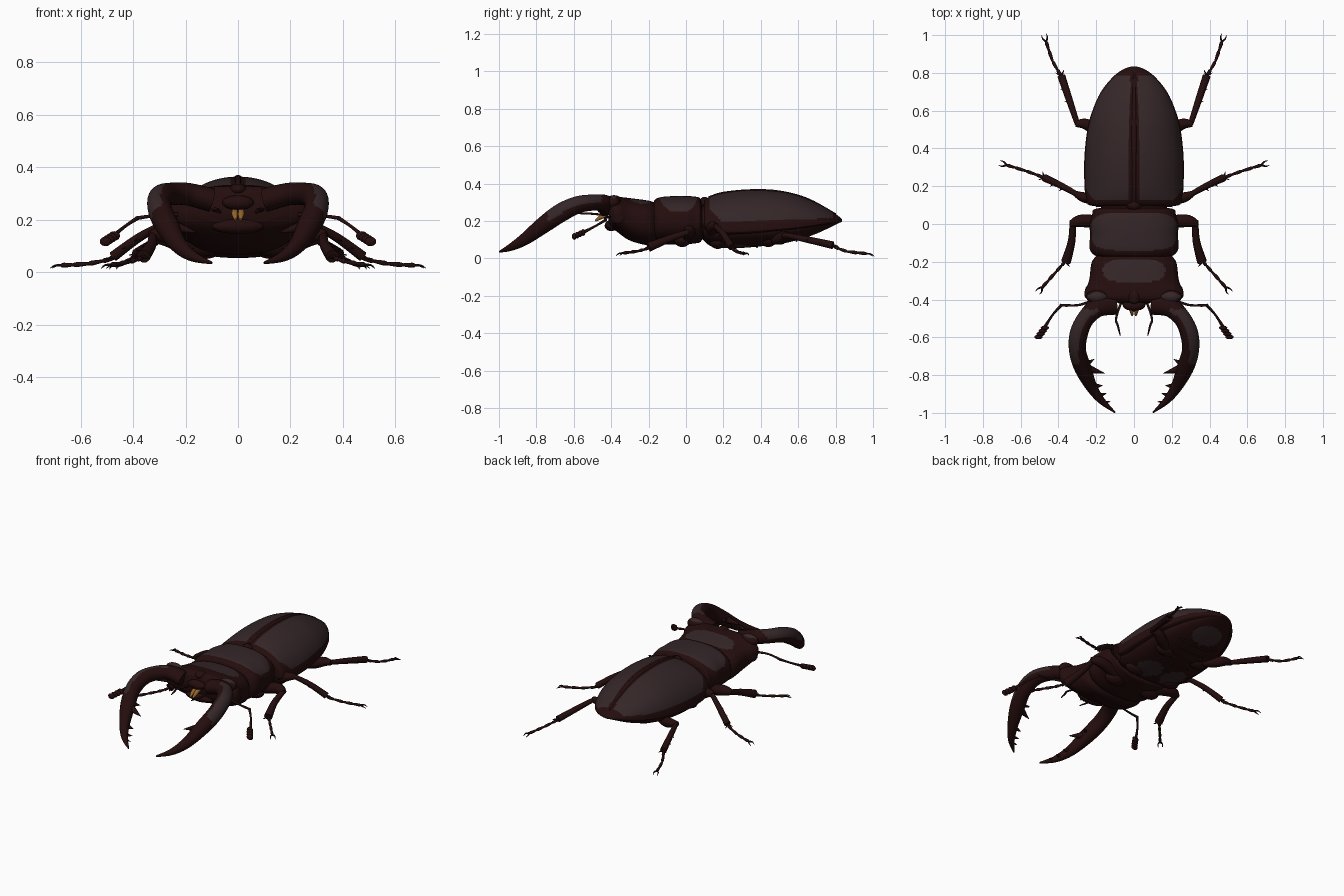
import bpy, bmesh, math
from mathutils import Vector, Matrix

cube = bpy.data.objects.get("Cube")
if cube:
    bpy.data.objects.remove(cube)


def material(name, rgb):
    m = bpy.data.materials.new(name)
    m.use_nodes = True
    m.diffuse_color = (*rgb, 1)
    bsdf = m.node_tree.nodes["Principled BSDF"]
    bsdf.inputs["Base Color"].default_value = (*rgb, 1)
    bsdf.inputs["Roughness"].default_value = 0.6
    return m


SHELL = material("dark red brown", (0.018, 0.004, 0.004))
PATCH = material("dusky brown", (0.035, 0.0195, 0.021))
AMBER = material("amber", (0.3, 0.13, 0.025))


def spline(pts, steps):
    """Catmull-Rom interpolation of equal-length tuples."""
    out = []
    for i in range(len(pts) - 1):
        p0, p1, p2, p3 = (pts[max(i - 1, 0)], pts[i], pts[i + 1], pts[min(i + 2, len(pts) - 1)])
        for s in range(steps):
            t = s / steps
            out.append([0.5 * (2 * b + (c - a) * t + (2 * a - 5 * b + 4 * c - d) * t * t
                        + (3 * b - a - 3 * c + d) * t ** 3) for a, b, c, d in zip(p0, p1, p2, p3)])
    out.append(list(pts[-1]))
    return out


def skin(bm, rings):
    """Join rings of points into a closed skin."""
    rows = [[bm.verts.new(p) for p in ring] for ring in rings]
    n = len(rows[0])
    for a, b in zip(rows, rows[1:]):
        for k in range(n):
            bm.faces.new((a[k], a[(k + 1) % n], b[(k + 1) % n], b[k]))
    bm.faces.new(rows[0])
    bm.faces.new(rows[-1])


def finish(bm, name, mats=(SHELL, PATCH), rule=None, mirror=False):
    bmesh.ops.recalc_face_normals(bm, faces=bm.faces)
    bm.normal_update()
    if rule:
        for f in bm.faces:
            f.material_index = int(rule(f.calc_center_median(), f.normal))
    me = bpy.data.meshes.new(name)
    bm.to_mesh(me)
    bm.free()
    for m in mats:
        me.materials.append(m)
    ob = bpy.data.objects.new(name, me)
    bpy.context.collection.objects.link(ob)
    bpy.ops.object.select_all(action='DESELECT')
    ob.select_set(True)
    bpy.context.view_layer.objects.active = ob
    bpy.ops.object.shade_smooth_by_angle(angle=math.radians(45))
    if mirror:
        ob.modifiers.new("Mirror", 'MIRROR')


def body(name, sections, rule=None, power=2.4, steps=8, sides=88):
    """Shell lofted along y; sections are (y, half width, top, middle, bottom)."""
    bm, rings = bmesh.new(), []
    for y, w, top, mid, bot in spline(sections, steps):
        ring = []
        for k in range(sides):
            a = 2 * math.pi * (k + 0.5) / sides
            c, s = math.cos(a), math.sin(a)
            x = max(w, 0.002) * math.copysign(abs(c) ** (2 / power), c)
            h = (top - mid if s > 0 else bot - mid) * abs(s) ** (2 / power)
            ring.append((x, y, mid + h))
        rings.append(ring)
    skin(bm, rings)
    finish(bm, name, rule=rule)


def tube(bm, pts, steps=5, sides=10):
    """Swept limb; points are (x, y, z, side radius[, upright radius])."""
    path = spline([p if len(p) == 5 else (*p, p[3]) for p in pts], steps)
    rings = []
    for i, p in enumerate(path):
        t = (Vector(path[min(i + 1, len(path) - 1)][:3]) - Vector(path[max(i - 1, 0)][:3])).normalized()
        side = t.cross(Vector((0, 0, 1))).normalized()
        up = side.cross(t)
        ring = []
        for k in range(sides):
            a = 2 * math.pi * k / sides
            ring.append(Vector(p[:3]) + side * max(p[3], 0.001) * math.cos(a)
                        + up * max(p[4], 0.001) * math.sin(a))
        rings.append(ring)
    skin(bm, rings)


def blob(bm, centre, radii):
    m = Matrix.Translation(centre) @ Matrix.Diagonal((*radii, 1))
    bmesh.ops.create_uvsphere(bm, u_segments=20, v_segments=12, radius=1, matrix=m)


# Wing cases, with a dark seam and margin
body("wing_cases", [
    (.095, .20, .285, .19, .15), (.11, .25, .32, .17, .13), (.2, .262, .35, .145, .11),
    (.35, .263, .364, .145, .12), (.5, .247, .357, .155, .14), (.6, .22, .335, .165, .15),
    (.7, .175, .295, .18, .165), (.78, .11, .25, .195, .18), (.82, .055, .222, .2, .19),
    (.835, .01, .208, .202, .196)],
    lambda c, n: abs(c.x) > .02 and c.z > .195 + .045 * max(c.y - .3, 0)
    and .13 + 1.5 * max(abs(c.x) - .215, 0) < c.y < .785 and n.z > .1, power=2.02)
bm = bmesh.new()
tube(bm, [(0, .12, .324, .012, .007), (0, .2, .349, .011, .007), (0, .35, .363, .012, .007),
          (0, .5, .356, .013, .007), (0, .65, .317, .01, .006), (0, .8, .237, .005, .004)])
finish(bm, "wing_seam")

# Belly and its segment ridges
belly = [(.09, .2, .2, .16, .1), (.14, .235, .2, .15, .062), (.25, .24, .2, .15, .054),
         (.4, .235, .2, .15, .064), (.55, .215, .2, .16, .086), (.68, .165, .21, .175, .125),
         (.77, .1, .21, .19, .165), (.82, .04, .21, .2, .19)]
body("belly", belly, lambda c, n: n.z < -.6 and (
    ((abs(c.x) - .09) / .075) ** 2 + ((c.y - .25) / .09) ** 2 < 1
    or (c.x / .1) ** 2 + ((c.y - .68) / .07) ** 2 < 1), power=2.2)
bm = bmesh.new()
for y in (.38, .45, .52, .59):
    drop = .062 + max(y - .4, 0) * .17
    tube(bm, [(-.15, y, drop + .025, .006), (-.08, y, drop + .004, .006), (0, y, drop, .006),
              (.08, y, drop + .004, .006), (.15, y, drop + .025, .006)])
finish(bm, "belly_ridges")

# Thorax, waist, scutellum
body("thorax", [
    (-.175, .17, .29, .2, .1), (-.165, .21, .315, .2, .085), (-.13, .235, .328, .2, .075),
    (-.06, .233, .333, .2, .075), (0, .235, .333, .2, .075), (.05, .222, .33, .2, .08),
    (.075, .215, .32, .2, .085), (.085, .18, .285, .2, .1)],
    lambda c, n: (c.x / .225) ** 4 + ((c.y + .04) / .1) ** 4 < 1 and c.z > .2, power=2.4)
body("waist", [(.06, .17, .28, .2, .1), (.09, .175, .285, .2, .1), (.13, .18, .28, .2, .1)])
bm = bmesh.new()
blob(bm, (0, .1, .295), (.04, .03, .034))
finish(bm, "scutellum")

# Head with eyes and raised front corners
body("head", [
    (-.14, .17, .28, .19, .09), (-.172, .203, .3, .19, .07), (-.21, .226, .31, .2, .07),
    (-.3, .238, .322, .22, .095), (-.36, .262, .328, .24, .135), (-.395, .25, .325, .245, .165),
    (-.415, .17, .305, .245, .19)],
    lambda c, n: abs(c.x / .165) ** 3 + abs((c.y + .248) / .062) ** 3 < 1 and n.z > .3, power=2.5)
bm = bmesh.new()
blob(bm, (.235, -.36, .215), (.026, .038, .035))
blob(bm, (.195, -.385, .3), (.06, .035, .038))
finish(bm, "eyes_and_brows", rule=lambda c, n: n.z > .75 and c.z > .3, mirror=True)
bm = bmesh.new()
blob(bm, (0, -.385, .315), (.033, .04, .022))
blob(bm, (0, -.43, .265), (.06, .03, .028))
blob(bm, (0, -.4, .175), (.1, .035, .03))
finish(bm, "mouth_plates")
bm = bmesh.new()
for x in (-.012, .012):
    tube(bm, [(x, -.42, .235, .012), (x, -.455, .22, .012), (x * .8, -.485, .2, .005)])
finish(bm, "tongue", mats=(AMBER,))
bm = bmesh.new()
tube(bm, [(.07, -.42, .23, .006), (.095, -.5, .238, .006), (.085, -.54, .24, .006), (.073, -.59, .24, .003)])
finish(bm, "feelers", mirror=True)

# Jaws with inner teeth
bm = bmesh.new()
tube(bm, [(.1, -.425, .275, .055, .045), (.19, -.44, .297, .052, .043), (.255, -.5, .298, .046, .043),
          (.292, -.58, .286, .048, .046), (.299, -.67, .243, .045, .05), (.272, -.76, .18, .045, .045),
          (.226, -.86, .104, .031, .033), (.172, -.935, .06, .019, .02), (.1, -.998, .035, .004, .005)],
     steps=8, sides=28)
for base, tip, r in (((.25, -.765, .175), (.155, -.79, .15), .026), ((.25, -.74, .19), (.21, -.715, .18), .016),
                     ((.215, -.86, .1), (.165, -.855, .09), .02), ((.185, -.91, .07), (.145, -.895, .065), .015),
                     ((.16, -.945, .055), (.125, -.94, .05), .011)):
    tube(bm, [(*base, r), (*tip, .001)], steps=3)
finish(bm, "jaws", mirror=True,
       rule=lambda c, n: -.74 < c.y < -.45 and n.z > -.1 and n.x + n.z > .75)

# Antennae with a beaded club
bm = bmesh.new()
tube(bm, [(.23, -.41, .22, .008), (.3, -.43, .218, .006), (.39, -.43, .205, .008)])
tube(bm, [(.385, -.43, .205, .008), (.43, -.48, .175, .006), (.475, -.55, .138, .009)])
for i in range(4):
    blob(bm, (.472 + .011 * i, -.55 - .016 * i, .138 - .007 * i), (.022, .012, .018))
finish(bm, "antennae", mirror=True)


def leg(name, hip, femur, tibia, foot):
    """One leg: hip blob, swollen thigh, flared shin, beaded foot, two claws."""
    bm = bmesh.new()
    blob(bm, hip, (.07, .045, .04))
    tube(bm, femur)
    tube(bm, tibia)
    end = Vector(tibia[-1][:3])
    way = (end - Vector(tibia[0][:3])).normalized()
    side = way.cross(Vector((0, 0, 1))).normalized()
    for s in (-1, 1):
        tube(bm, [(*end, .008), (*(end + way * .025 + side * s * .024), .001)], steps=2, sides=6)
    for f in (.45, .7):
        p = Vector(tibia[0][:3]).lerp(end, f)
        tube(bm, [(*p, .008), (*(p + way * .015 + side * .026), .001)], steps=2, sides=6)
    joints = [Vector(p[:3]) for p in spline(foot, 2)]
    for a, b in zip(joints, joints[1:]):
        tube(bm, [(*a, .006), (*a.lerp(b, .75), .0095), (*b, .006)], steps=3, sides=8)
    out = (joints[-1] - joints[-2]).normalized()
    side = out.cross(Vector((0, 0, 1))).normalized()
    for s in (-1, 1):
        m = joints[-1] + out * .02 + side * s * .013
        tube(bm, [(*joints[-1], .006), (*m, .004), (*(m + out * .02 + Vector((0, 0, -.01))), .001)], steps=3, sides=6)
    finish(bm, name, mirror=True)


leg("front_legs", (.13, -.02, .1),
    [(.13, 0, .11, .03), (.23, .015, .135, .034), (.29, .015, .145, .032), (.335, 0, .14, .018)],
    [(.325, .01, .14, .016), (.33, -.09, .105, .02), (.36, -.2, .06, .026)],
    [(.365, -.2, .055), (.41, -.25, .04), (.485, -.335, .028)])
leg("middle_legs", (.13, .17, .09),
    [(.12, .16, .1, .025), (.2, .14, .14, .03), (.26, .14, .17, .028), (.31, .16, .175, .016)],
    [(.29, .15, .18, .014), (.38, .2, .13, .017), (.475, .245, .06, .02)],
    [(.475, .245, .052), (.57, .28, .032), (.675, .312, .026)])
leg("hind_legs", (.12, .44, .1),
    [(.12, .45, .1, .025), (.2, .5, .105, .033), (.26, .53, .12, .028), (.31, .53, .125, .016)],
    [(.3, .53, .125, .014), (.34, .65, .1, .018), (.385, .785, .07, .021)],
    [(.385, .785, .065), (.43, .86, .037), (.465, .965, .025)])
